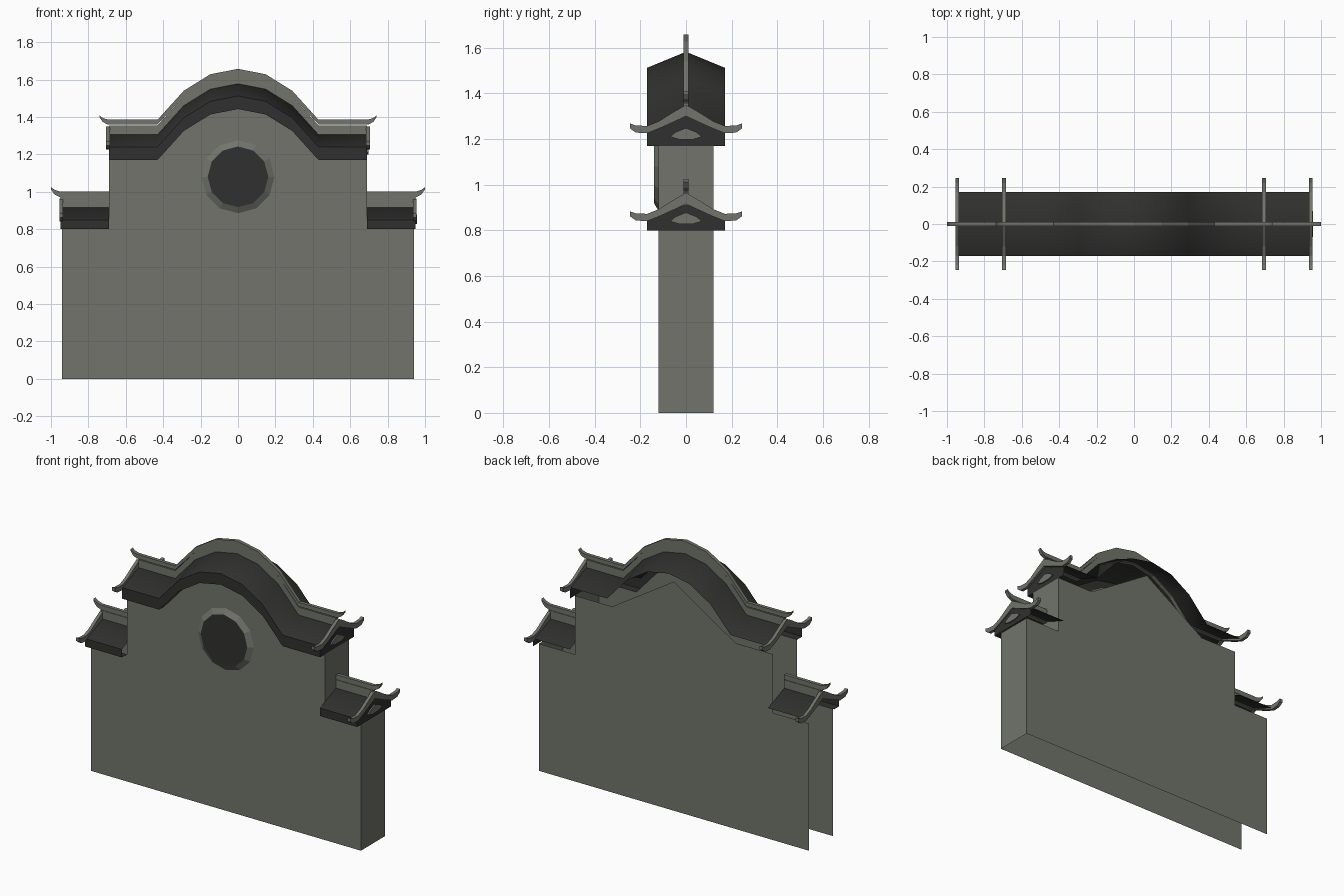
import bpy, bmesh, math

if "Cube" in bpy.data.objects:
    bpy.data.objects.remove(bpy.data.objects["Cube"])


def mat(name, c):
    m = bpy.data.materials.new(name)
    m.diffuse_color = (*c, 1)
    m.use_nodes = True
    m.node_tree.nodes["Principled BSDF"].inputs["Base Color"].default_value = m.diffuse_color
    return m


PLASTER = mat("grey_plaster", (0.165, 0.175, 0.148))
TILE = mat("dark_tile", (0.030, 0.030, 0.029))


def build(name, material, faces, recalc=True):
    """Make an object from a list of faces given as point lists."""
    bm = bmesh.new()
    for f in faces:
        bm.faces.new([bm.verts.new(p) for p in f])
    bmesh.ops.remove_doubles(bm, verts=bm.verts, dist=1e-5)
    if recalc:
        bmesh.ops.recalc_face_normals(bm, faces=bm.faces)
    me = bpy.data.meshes.new(name)
    bm.to_mesh(me)
    bm.free()
    me.materials.append(material)
    ob = bpy.data.objects.new(name, me)
    bpy.context.collection.objects.link(ob)
    return ob


def loft(name, material, rings, closed=True):
    """Skin a row of cross-sections; closed sections get end caps."""
    faces = []
    n = len(rings[0])
    for a, b in zip(rings, rings[1:]):
        for i in range(n if closed else n - 1):
            j = (i + 1) % n
            faces.append([a[i], a[j], b[j], b[i]])
    if closed:
        faces += [rings[0][::-1], rings[-1]]
    return build(name, material, faces, closed)


def smooth(ob):
    bpy.ops.object.select_all(action='DESELECT')
    ob.select_set(True)
    bpy.context.view_layer.objects.active = ob
    bpy.ops.object.shade_smooth_by_angle(angle=math.radians(50))


W, STEP, TH, EAVE = 0.94, 0.69, 0.12, 0.17
LOW, HIGH = 0.80, 1.17
HALF_ARCH = [(0.43, 0), (0.29, 0.155), (0.148, 0.243)]
ARCH = [(-x, z) for x, z in HALF_ARCH] + [(0, 0.272)] + [(x, z) for x, z in HALF_ARCH[::-1]]

# Wall: front follows the arch, back is simplified, left end and base are open
shoulder_l = [(-W, 0), (-W, LOW), (-STEP, LOW), (-STEP, HIGH)]
shoulder_r = [(-x, z) for x, z in shoulder_l[::-1]]
front = shoulder_l + [(x, HIGH + z) for x, z in ARCH] + shoulder_r
back = shoulder_l + [(-0.43, HIGH), (0, HIGH + 0.272), (0.43, HIGH)] + shoulder_r
build("wall", PLASTER, [[(x, -TH, z) for x, z in front],
                        [(x, TH, z) for x, z in back[::-1]]], False)
build("wall_right_ends", PLASTER,
      [[(x, -TH, a), (x, TH, a), (x, TH, b), (x, -TH, b)]
       for x, a, b in ((W, 0, LOW), (STEP, LOW, HIGH))], False)


def roof(name, path, base, eave):
    """Soffit, front fascia, front slope and back slope along a path."""
    sec = [(-TH, 0), (-EAVE, 0), (-EAVE, eave), (0, eave + 0.07), (EAVE, eave)]
    smooth(loft(name, TILE, [[(x, y, base + dz + z) for y, z in sec] for x, dz in path], False))


def bar(name, path):
    """Thin ridge bar through (x, low, high) stations."""
    t = 0.011
    loft(name, PLASTER, [[(x, -t, a), (x, t, a), (x, t, b), (x, -t, b)] for x, a, b in path])


def rake(name, x, top):
    """Curved gable board with upturned tips."""
    half = [(0.245, -0.104, -0.082), (0.22, -0.122, -0.091), (0.17, -0.125, -0.093),
            (0.12, -0.105, -0.073), (0.06, -0.078, -0.035)]
    path = [(-y, a, b) for y, a, b in half] + [(0, -0.05, 0)] + half[::-1]
    t = 0.01
    loft(name, PLASTER, [[(x - t, y, top + a), (x + t, y, top + a),
                          (x + t, y, top + b), (x - t, y, top + b)] for y, a, b in path])


def gable(name, x, base, eave):
    """Closed right end of a roof with its small ornament plate."""
    sec = [(-EAVE, 0), (EAVE, 0), (EAVE, eave), (0, eave + 0.07), (-EAVE, eave)]
    build(name, TILE, [[(x, y, base + z) for y, z in sec]], False)
    orn = [(-0.07, 0.04), (-0.03, 0.028), (0.03, 0.028), (0.07, 0.04),
           (0.045, 0.06), (0, 0.078), (-0.045, 0.06)]
    loft(name + "_ornament", PLASTER,
         [[(x + d, y, base + z) for y, z in orn] for d in (-0.002, 0.008)])


# Upper arched roof
full = [(-STEP, 0)] + ARCH + [(STEP, 0)]
roof("upper_roof", full, HIGH, 0.07)
bar("upper_ridge", [(x, HIGH + z + 0.13, HIGH + z + 0.185) for x, z in full])
tip_r = [(0.70, 1.36, 1.387), (0.725, 1.375, 1.395), (0.74, 1.398, 1.408)]
tip_l = [(-x, a, b) for x, a, b in tip_r[::-1]]
bar("upper_ridge_cap", tip_l + [(x, HIGH + z + 0.19 - 0.03 * z, HIGH + z + 0.215)
                                for x, z in ARCH] + tip_r)
gable("upper_gable", STEP, HIGH, 0.07)

# Lower shoulder roofs
for s, side in ((-1, "left"), (1, "right")):
    ends = sorted((s * STEP, s * 0.948))
    roof(side + "_lower_roof", [(x, 0) for x in ends], LOW, 0.05)
    bar(side + "_lower_ridge", [(x, 0.91, 0.968) for x in ends])
    bar(side + "_lower_ridge_cap", [(s * x, a, b) for x, a, b in (
        (STEP, 0.97, 1.0), (0.95, 0.97, 1.0), (0.98, 0.985, 1.01), (1.0, 1.012, 1.025))])
    rake(side + "_lower_rake", s * 0.945, 0.965)
    rake(side + "_upper_rake", s * 0.695, 1.35)
gable("lower_gable", 0.948, LOW, 0.05)


# Round window: bevelled frame and dark pane
def ring(r, y, n=12):
    return [(r * math.sin(2 * math.pi * i / n), y, 1.08 + r * math.cos(2 * math.pi * i / n))
            for i in range(n)]


outer, inner = ring(0.195, -TH), ring(0.162, -0.14)
build("window_frame", PLASTER, [[outer[i], outer[(i + 1) % 12], inner[(i + 1) % 12], inner[i]]
                                for i in range(12)], False)
build("window_pane", TILE, [ring(0.162, -0.14)], False)
